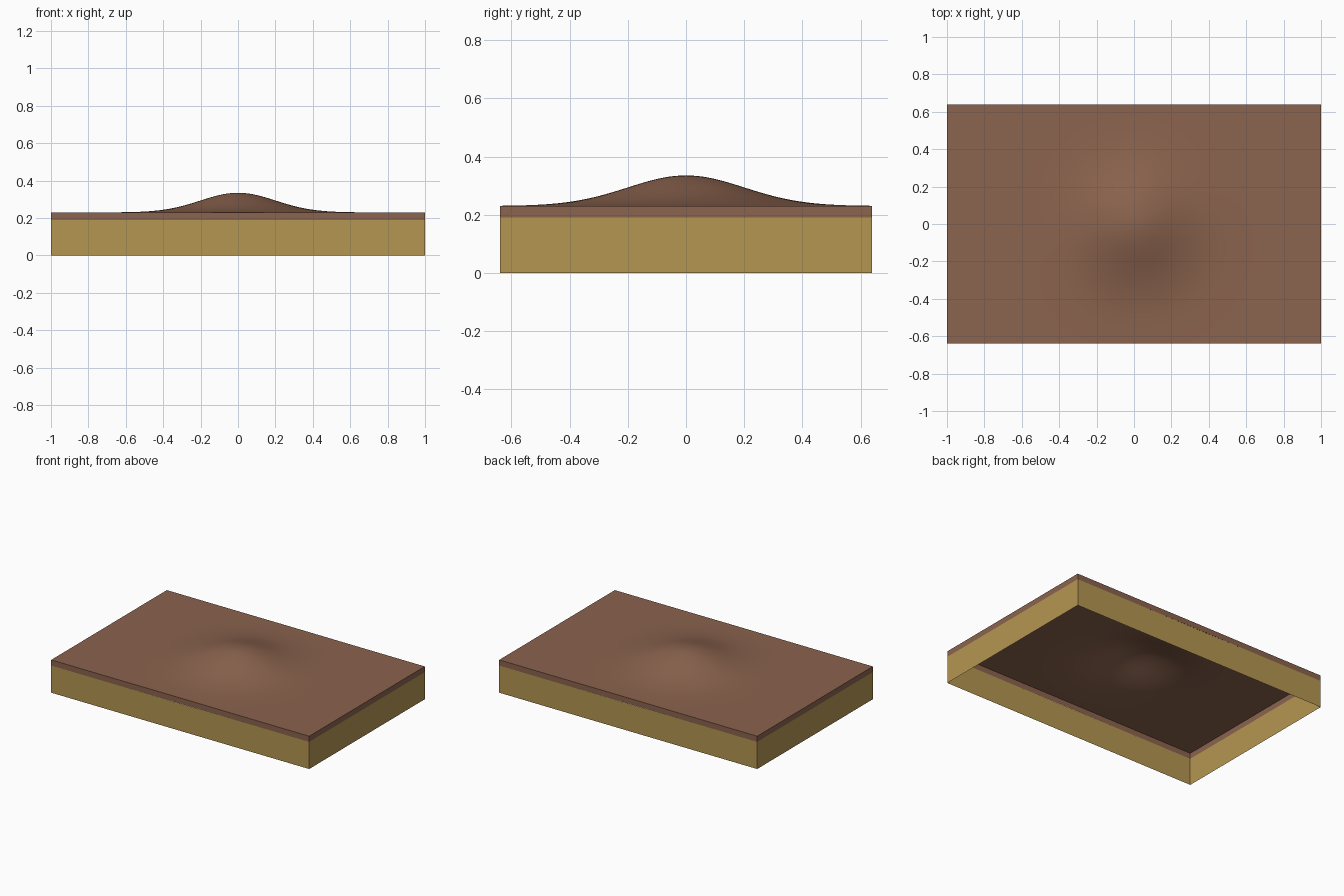
import bpy, bmesh, math
from mathutils import Vector

cube = bpy.data.objects.get("Cube")
if cube:
    bpy.data.objects.remove(cube, do_unlink=True)

HALF_X, HALF_Y = 1.0, 0.64
TOP, BAND, PEAK, SPREAD = 0.23, 0.19, 0.105, 0.2


def make_material(name, color):
    mat = bpy.data.materials.new(name)
    mat.use_nodes = True
    mat.diffuse_color = color
    mat.node_tree.nodes["Principled BSDF"].inputs["Base Color"].default_value = color
    return mat


def make_object(name, bm, mat):
    mesh = bpy.data.meshes.new(name)
    bm.to_mesh(mesh)
    bm.free()
    mesh.materials.append(mat)
    obj = bpy.data.objects.new(name, mesh)
    bpy.context.collection.objects.link(obj)
    return obj


def extrude_down(bm, edges, depth):
    new = bmesh.ops.extrude_edge_only(bm, edges=edges)["geom"]
    verts = [g for g in new if isinstance(g, bmesh.types.BMVert)]
    bmesh.ops.translate(bm, verts=verts, vec=Vector((0, 0, -depth)))


brown = make_material("brown earth", (0.258, 0.125, 0.076, 1))
ochre = make_material("ochre earth", (0.462, 0.305, 0.084, 1))

# Ground sheet with a rounded mound and a narrow skirt
bm = bmesh.new()
bmesh.ops.create_grid(bm, x_segments=100, y_segments=64, size=1)
for v in bm.verts:
    v.co.x *= HALF_X
    v.co.y *= HALF_Y
    r2 = v.co.x ** 2 + v.co.y ** 2
    v.co.z = TOP + PEAK * math.exp(-r2 / (2 * SPREAD ** 2))
for f in bm.faces:
    f.smooth = True
rim = [e for e in bm.edges if e.is_boundary]
extrude_down(bm, rim, TOP - BAND)
for e in rim:
    e.smooth = False
for f in bm.faces:
    if abs(f.normal.z) < 0.5:
        f.smooth = False
bmesh.ops.recalc_face_normals(bm, faces=bm.faces)
if sum(f.normal.z for f in bm.faces) < 0:
    bmesh.ops.reverse_faces(bm, faces=bm.faces)
for f in bm.faces:
    f.normal_update()
    f.smooth = f.normal.z > 0.5
make_object("ground_sheet", bm, brown)

# Thin side walls, open underneath
bm = bmesh.new()
corners = [bm.verts.new((sx * HALF_X, sy * HALF_Y, BAND))
           for sx, sy in ((-1, -1), (1, -1), (1, 1), (-1, 1))]
edges = [bm.edges.new((corners[i], corners[(i + 1) % 4])) for i in range(4)]
extrude_down(bm, edges, BAND)
for f in bm.faces:
    f.normal_update()
    if f.normal.dot(f.calc_center_median() * Vector((1, 1, 0))) < 0:
        f.normal_flip()
make_object("side_walls", bm, ochre)
